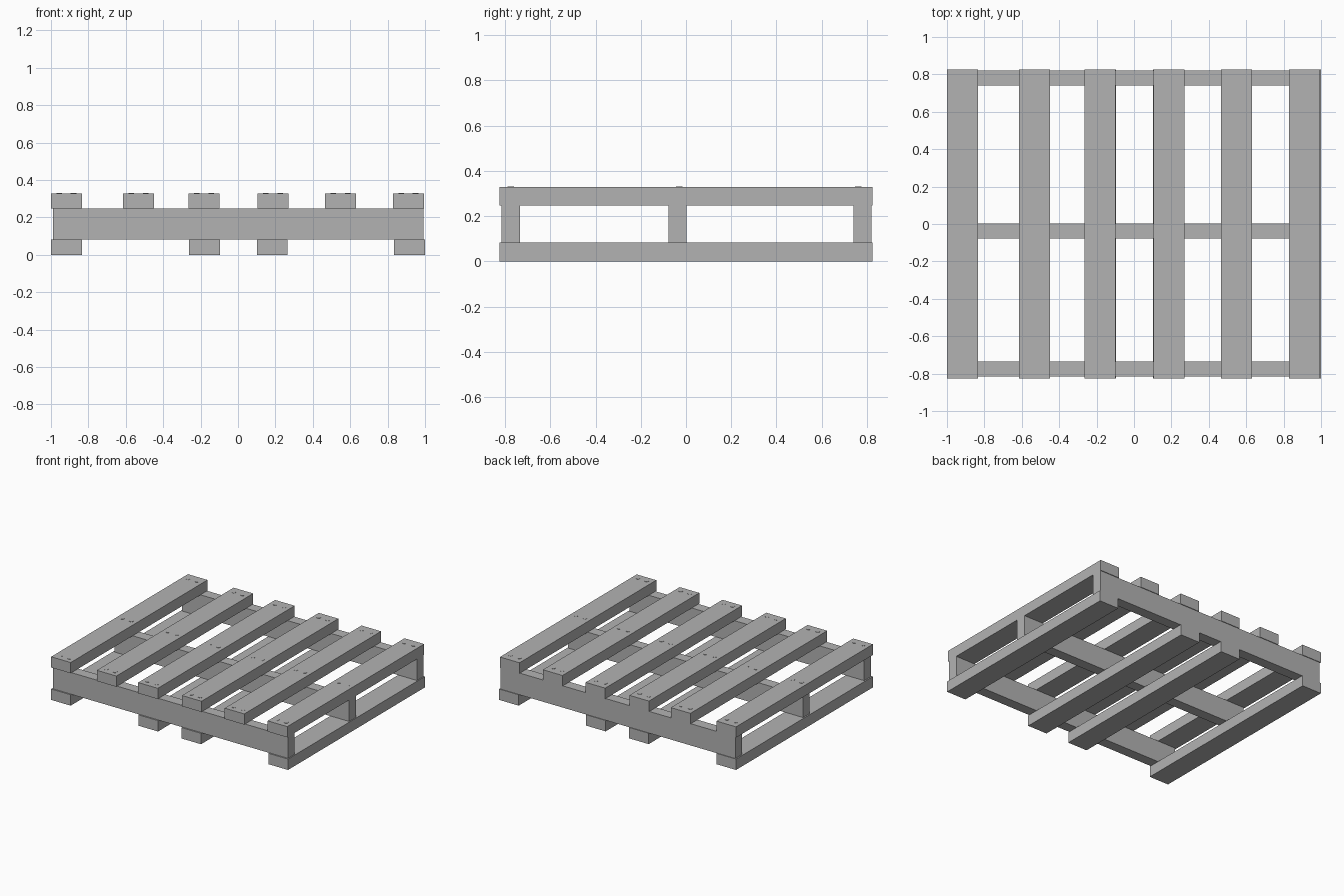
import bpy, bmesh
from mathutils import Matrix

if "Cube" in bpy.data.objects:
    bpy.data.objects.remove(bpy.data.objects["Cube"])

# Dark grey for every part
grey = bpy.data.materials.new("dark_grey")
grey.diffuse_color = (0.45, 0.45, 0.45, 1)
grey.use_nodes = True
grey.node_tree.nodes["Principled BSDF"].inputs["Base Color"].default_value = grey.diffuse_color


def finish(name, bm):
    mesh = bpy.data.meshes.new(name)
    bm.to_mesh(mesh)
    bm.free()
    mesh.materials.append(grey)
    obj = bpy.data.objects.new(name, mesh)
    bpy.context.collection.objects.link(obj)
    return obj


def box(name, x0, x1, y0, y1, z0, z1):
    bm = bmesh.new()
    m = Matrix.Translation(((x0 + x1) / 2, (y0 + y1) / 2, (z0 + z1) / 2)) \
        @ Matrix.Diagonal((x1 - x0, y1 - y0, z1 - z0, 1))
    bmesh.ops.create_cube(bm, size=1, matrix=m)
    return finish(name, bm)


BOARD = 0.165
HALF_Y = 0.825
top_x = [-0.9175, -0.532, -0.182, 0.187, 0.548, 0.911]
bottom_x = [-0.9175, -0.18, 0.183, 0.9175]
stringer_y = [-0.775, -0.038, 0.78]
nail_y = [-0.775, -0.03, 0.762]

# Deck boards on top
for i, x in enumerate(top_x):
    box(f"top_board_{i + 1}", x - BOARD / 2, x + BOARD / 2, -HALF_Y, HALF_Y, 0.247, 0.329)

# Runner boards underneath
for i, x in enumerate(bottom_x):
    box(f"bottom_board_{i + 1}", x - BOARD / 2, x + BOARD / 2, -HALF_Y, HALF_Y, 0, 0.083)

# Stringers between the two layers
for i, y in enumerate(stringer_y):
    box(f"stringer_{i + 1}", -0.99, 0.993, y - 0.04, y + 0.04, 0.082, 0.248)

# Pairs of nail heads where each deck board crosses a stringer
bm = bmesh.new()
for x in top_x:
    for y in nail_y:
        for dx in (-0.038, 0.038):
            bmesh.ops.create_cone(bm, cap_ends=True, segments=8, radius1=0.015,
                                  radius2=0.015, depth=0.012,
                                  matrix=Matrix.Translation((x + dx, y, 0.325)))
finish("nail_heads", bm)
